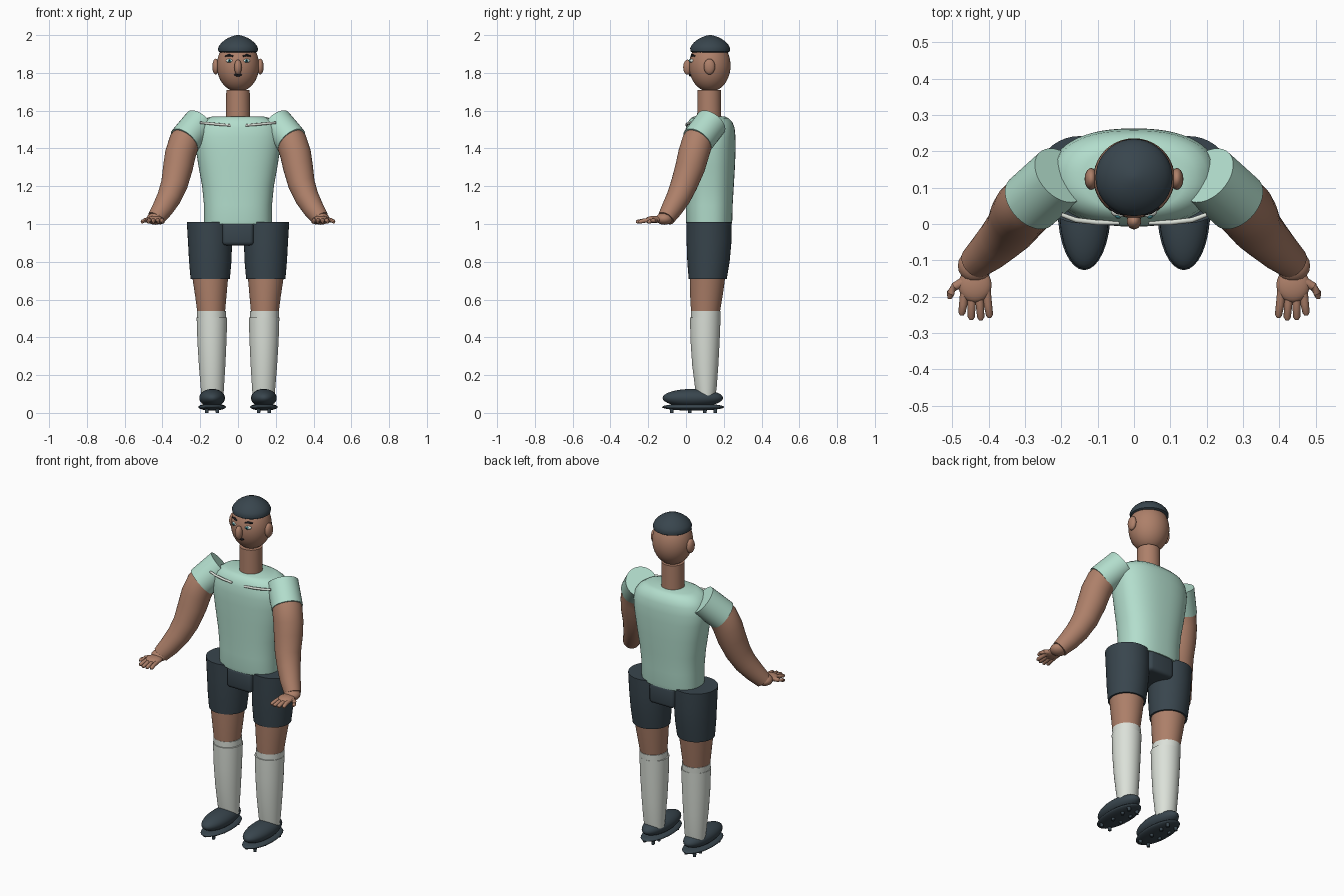
import bpy, bmesh, math
from mathutils import Vector, Matrix


def material(name, rgb):
    m = bpy.data.materials.new(name)
    m.diffuse_color = (*rgb, 1)
    return m


SKIN = material("skin", (0.42, 0.215, 0.142))
MINT = material("mint cloth", (0.45, 0.73, 0.61))
DARK = material("dark slate", (0.040, 0.060, 0.075))
WHITE = material("sock white", (0.71, 0.75, 0.69))
TEAL = material("teal iris", (0.05, 0.25, 0.28))
BLACK = material("near black", (0.012, 0.012, 0.015))


def finish(name, bm, mat, angle=40):
    bmesh.ops.recalc_face_normals(bm, faces=bm.faces)
    me = bpy.data.meshes.new(name)
    bm.to_mesh(me)
    bm.free()
    me.materials.append(mat)
    me.shade_smooth()
    me.set_sharp_from_angle(angle=math.radians(angle))
    ob = bpy.data.objects.new(name, me)
    bpy.context.collection.objects.link(ob)
    return ob


def skin_rings(name, rings, mat):
    """Bridge equal point rings and cap both ends."""
    bm = bmesh.new()
    vs = [[bm.verts.new(p) for p in r] for r in rings]
    n = len(vs[0])
    for a, b in zip(vs, vs[1:]):
        for i in range(n):
            j = (i + 1) % n
            bm.faces.new((a[i], a[j], b[j], b[i]))
    bm.faces.new(vs[0])
    bm.faces.new(vs[-1])
    return finish(name, bm, mat)


def loft(name, sections, mat, power=2.0, n=40):
    """Sections are (x, y, z, half width, half depth), stacked in z."""
    rings = []
    for x, y, z, rx, ry in sections:
        ring = []
        for i in range(n):
            t = 2 * math.pi * i / n
            c, s = math.cos(t), math.sin(t)
            ring.append((x + rx * math.copysign(abs(c) ** (2 / power), c),
                         y + ry * math.copysign(abs(s) ** (2 / power), s), z))
        rings.append(ring)
    return skin_rings(name, rings, mat)


def tube(name, path, mat, n=24):
    """Path points are (x, y, z, radius)."""
    pts = [Vector(p[:3]) for p in path]
    rings = []
    for k, p in enumerate(pts):
        d = (pts[min(k + 1, len(pts) - 1)] - pts[max(k - 1, 0)]).normalized()
        u = d.cross(Vector((0.31, 0.9, 0.2))).normalized()
        if abs(d.y) > 0.8:
            u = d.cross(Vector((0, 0, 1))).normalized()
        v = d.cross(u)
        rings.append([p + path[k][3] * (math.cos(a) * u + math.sin(a) * v)
                      for a in (2 * math.pi * i / n for i in range(n))])
    return skin_rings(name, rings, mat)


def ball(name, loc, radii, mat, seg=32, rot=0):
    bm = bmesh.new()
    bmesh.ops.create_uvsphere(bm, u_segments=seg, v_segments=seg // 2, radius=1)
    bm.transform(Matrix.Translation(loc) @ Matrix.Rotation(rot, 4, 'Z')
                 @ Matrix.Diagonal((*radii, 1)))
    return finish(name, bm, mat, 60)


# Head, neck and cap
ball("head", (0, 0.126, 1.838), (0.112, 0.110, 0.138), SKIN, 40)
loft("neck", [(0, 0.123, 1.54, 0.064, 0.064), (0, 0.123, 1.71, 0.062, 0.062)], SKIN)
loft("cap", [(0, 0.128, z, r, r) for z, r in
             ((1.908, 0.094), (1.914, 0.104), (1.930, 0.106), (1.945, 0.099), (1.960, 0.087),
              (1.975, 0.069), (1.987, 0.048), (1.996, 0.024), (2.0, 0.006))], DARK)

# Nose and mouth
ball("nose", (0, 0.008, 1.830), (0.020, 0.023, 0.040), SKIN, 20)
ball("mouth", (0, 0.023, 1.789), (0.023, 0.007, 0.008), BLACK, 16)

# Shirt body
loft("shirt", [(0, 0.122, 1.00, 0.178, 0.120), (0, 0.122, 1.02, 0.180, 0.123),
               (0, 0.123, 1.10, 0.180, 0.124), (0, 0.125, 1.20, 0.190, 0.128),
               (0, 0.127, 1.30, 0.208, 0.132), (0, 0.128, 1.40, 0.224, 0.135),
               (0, 0.128, 1.46, 0.229, 0.134), (0, 0.128, 1.51, 0.220, 0.129),
               (0, 0.127, 1.54, 0.200, 0.118), (0, 0.126, 1.56, 0.170, 0.100),
               (0, 0.125, 1.568, 0.140, 0.085)], MINT, power=2.4, n=56)

# Crotch block joining the shorts legs
bm = bmesh.new()
bmesh.ops.create_cube(bm, size=1)
bm.transform(Matrix.Translation((0, 0.121, 0.948)) @ Matrix.Diagonal((0.165, 0.236, 0.122, 1)))
bmesh.ops.bevel(bm, geom=bm.edges[:], offset=0.02, segments=3, affect='EDGES', profile=0.5)
finish("shorts_middle", bm, DARK)

for s, side in ((-1, "left"), (1, "right")):
    # Face details and ear
    ball(f"{side}_ear", (s * 0.118, 0.124, 1.833), (0.018, 0.030, 0.042), SKIN, 20)
    ball(f"{side}_eye", (s * 0.046, 0.031, 1.864), (0.019, 0.012, 0.010), WHITE, 16, s * 0.4)
    ball(f"{side}_iris", (s * 0.045, 0.021, 1.864), (0.009, 0.005, 0.009), TEAL, 16, s * 0.4)
    ball(f"{side}_pupil", (s * 0.0445, 0.0175, 1.864), (0.004, 0.003, 0.004), BLACK, 12)
    tube(f"{side}_eyebrow", [(s * 0.026, 0.027, 1.888, 0.004), (s * 0.046, 0.033, 1.894, 0.006),
                             (s * 0.068, 0.046, 1.889, 0.004)], BLACK, 10)

    # Thin chest trim
    tube(f"{side}_chest_trim", [(s * 0.04, 0.003, 1.522, 0.006), (s * 0.10, 0.004, 1.527, 0.007),
                                (s * 0.16, 0.011, 1.533, 0.007), (s * 0.20, 0.026, 1.536, 0.006)],
         WHITE, 10)

    # Sleeve and bare arm
    tube(f"{side}_sleeve", [(s * 0.202, 0.134, 1.537, 0.086), (s * 0.242, 0.098, 1.490, 0.086),
                            (s * 0.284, 0.060, 1.440, 0.086)], MINT, 32)
    tube(f"{side}_arm", [(s * 0.255, 0.085, 1.475, 0.078), (s * 0.284, 0.060, 1.435, 0.082),
                         (s * 0.305, 0.040, 1.370, 0.082), (s * 0.318, 0.022, 1.300, 0.079),
                         (s * 0.337, -0.010, 1.210, 0.071), (s * 0.365, -0.040, 1.140, 0.064),
                         (s * 0.400, -0.075, 1.080, 0.056), (s * 0.436, -0.106, 1.030, 0.046)],
         SKIN, 32)

    # Hand: wrist, palm, four fingers and thumb
    ball(f"{side}_wrist", (s * 0.438, -0.115, 1.028), (0.047, 0.045, 0.032), SKIN, 20)
    ball(f"{side}_palm", (s * 0.438, -0.168, 1.024), (0.046, 0.048, 0.019), SKIN, 24)
    for i, (x0, x1, y) in enumerate(((0.407, 0.398, -0.258), (0.427, 0.422, -0.265),
                                     (0.447, 0.448, -0.264), (0.466, 0.474, -0.252))):
        tube(f"{side}_finger_{i + 1}", [(s * x0, -0.175, 1.022, 0.012),
                                        (s * (x0 + x1) / 2, -0.220, 1.018, 0.0115),
                                        (s * x1, y + 0.008, 1.012, 0.010),
                                        (s * x1, y, 1.011, 0.005)], SKIN, 12)
    tube(f"{side}_thumb", [(s * 0.470, -0.160, 1.022, 0.014), (s * 0.493, -0.172, 1.020, 0.012),
                           (s * 0.505, -0.190, 1.014, 0.011), (s * 0.508, -0.205, 1.009, 0.006)],
         SKIN, 12)

    # Shorts leg, bare knee, sock
    loft(f"{side}_shorts_leg", [(s * 0.147, 0.115, 0.71, 0.104, 0.101),
                                (s * 0.147, 0.119, 0.80, 0.112, 0.112),
                                (s * 0.148, 0.122, 0.91, 0.117, 0.119),
                                (s * 0.150, 0.122, 1.01, 0.121, 0.120)], DARK)
    loft(f"{side}_knee", [(s * 0.142, 0.103, 0.53, 0.073, 0.076),
                          (s * 0.144, 0.108, 0.62, 0.083, 0.086),
                          (s * 0.147, 0.114, 0.72, 0.095, 0.094)], SKIN)
    loft(f"{side}_sock_band", [(s * 0.140, 0.104, 0.49, 0.076, 0.077),
                               (s * 0.141, 0.105, 0.54, 0.077, 0.079)], WHITE)
    loft(f"{side}_sock", [(s * 0.135, 0.106, 0.09, 0.058, 0.050),
                          (s * 0.136, 0.105, 0.14, 0.062, 0.058),
                          (s * 0.137, 0.102, 0.25, 0.070, 0.069),
                          (s * 0.138, 0.101, 0.38, 0.077, 0.077),
                          (s * 0.138, 0.102, 0.506, 0.081, 0.081)], WHITE)

    # Shoe with flat sole and studs
    ball(f"{side}_shoe", (s * 0.137, 0.036, 0.079), (0.068, 0.160, 0.048), DARK)
    ball(f"{side}_sole", (s * 0.137, 0.038, 0.031), (0.073, 0.165, 0.019), DARK)
    for i, y in enumerate((-0.075, 0.02, 0.10, 0.155)):
        for dx in (-0.028, 0.028):
            tube(f"{side}_stud_{i}", [(s * 0.137 + dx, y, 0.0, 0.009),
                                      (s * 0.137 + dx, y, 0.025, 0.011)], DARK, 10)
